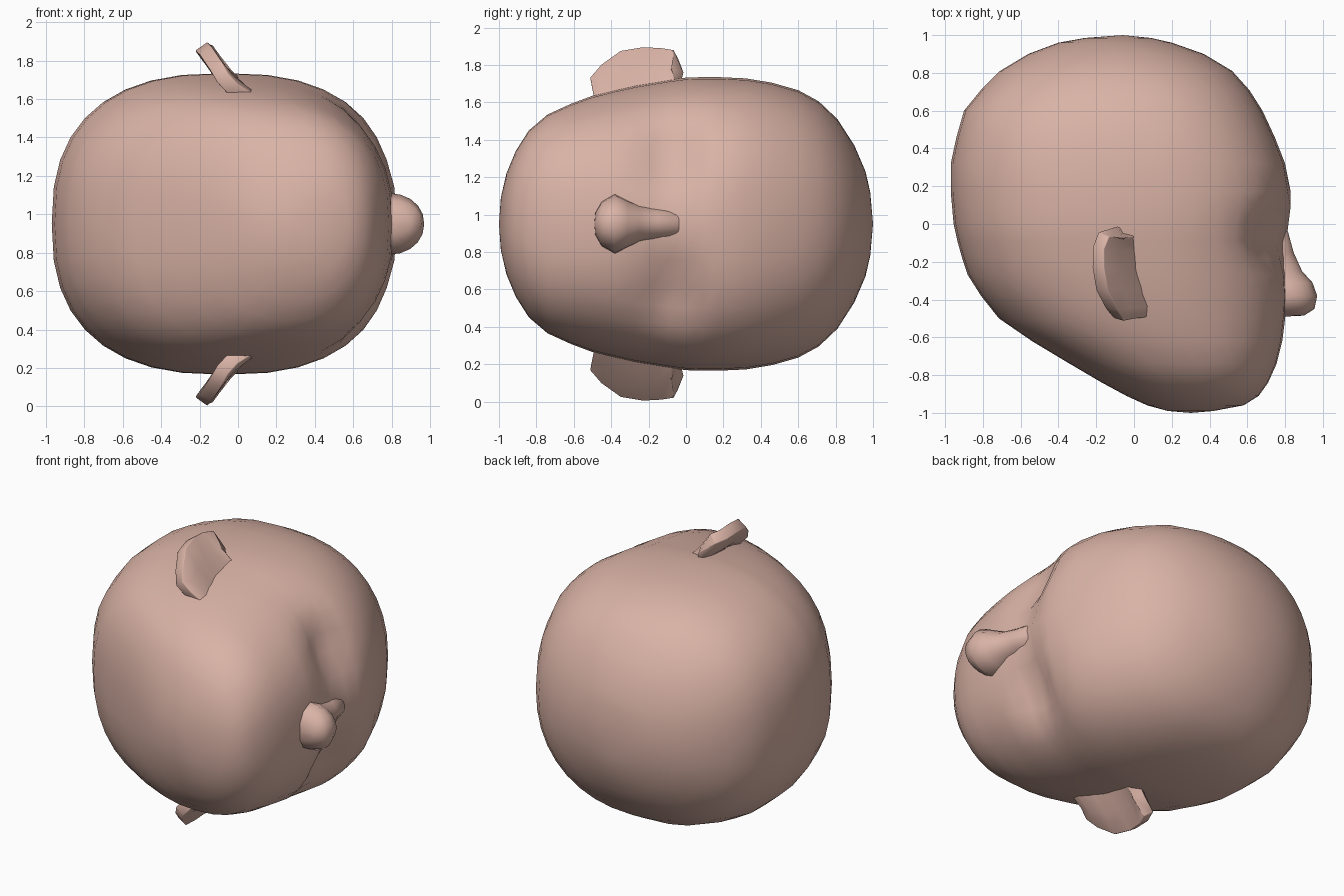
import bpy, bmesh, math
from mathutils import Vector

if "Cube" in bpy.data.objects:
    bpy.data.objects.remove(bpy.data.objects["Cube"])

CZ = 0.95  # symmetry plane height: the head lies on its side, crown +y, face +x

skin = bpy.data.materials.new("skin")
skin.diffuse_color = (0.70, 0.45, 0.38, 1)
skin.use_nodes = True
skin.node_tree.nodes["Principled BSDF"].inputs["Base Color"].default_value = skin.diffuse_color


def finish(name, bm):
    bmesh.ops.recalc_face_normals(bm, faces=bm.faces)
    me = bpy.data.meshes.new(name)
    bm.to_mesh(me)
    bm.free()
    me.materials.append(skin)
    for p in me.polygons:
        p.use_smooth = True
    ob = bpy.data.objects.new(name, me)
    bpy.context.collection.objects.link(ob)
    return ob


def loft(name, rows, n, bottom, top, shape=None):
    """Superelliptic slices along y: (y, x_back, x_front, half_width, power)."""
    bm = bmesh.new()
    rings = []
    for y, x0, x1, w, p in rows:
        ring = []
        for i in range(n):
            a = 2 * math.pi * i / n
            c, s = math.cos(a), math.sin(a)
            x = (x0 + x1) / 2 + (x1 - x0) / 2 * math.copysign(abs(c) ** (2 / p), c)
            z = w * math.copysign(abs(s) ** (2 / p), s)
            if shape:
                x += shape(x, y, z)
            ring.append(bm.verts.new((x, y, CZ + z)))
        rings.append(ring)
    for r, q in zip(rings, rings[1:]):
        for i in range(n):
            j = (i + 1) % n
            bm.faces.new((r[i], r[j], q[j], q[i]))
    for ring, tip in ((rings[0], bottom), (rings[-1], top)):
        v = bm.verts.new((tip[0], tip[1], CZ))
        for i in range(n):
            bm.faces.new((ring[i], ring[(i + 1) % n], v))
    return finish(name, bm)


def face_relief(x, y, z):
    """Eye sockets pressed into the face either side of the nose bridge."""
    if x < 0.2:
        return 0
    k = min(1, (x - 0.2) / 0.3)
    g = math.exp(-((abs(z) - 0.36) / 0.19) ** 2 - ((y + 0.07) / 0.16) ** 2)
    return -0.11 * g * k


# head
head_rows = [
    (-0.990, 0.18, 0.42, 0.14, 2.0), (-0.96, 0.07, 0.58, 0.27, 2.1),
    (-0.91, -0.04, 0.66, 0.39, 2.2), (-0.84, -0.17, 0.71, 0.50, 2.3),
    (-0.74, -0.34, 0.755, 0.585, 2.4), (-0.62, -0.54, 0.785, 0.64, 2.4),
    (-0.50, -0.715, 0.80, 0.685, 2.4), (-0.38, -0.81, 0.81, 0.715, 2.4),
    (-0.27, -0.88, 0.81, 0.74, 2.45), (-0.18, -0.91, 0.81, 0.755, 2.45),
    (-0.09, -0.935, 0.81, 0.77, 2.5), (0.00, -0.955, 0.82, 0.782, 2.5),
    (0.09, -0.963, 0.83, 0.785, 2.5), (0.17, -0.97, 0.83, 0.785, 2.5),
    (0.32, -0.97, 0.80, 0.778, 2.5), (0.46, -0.94, 0.745, 0.755, 2.45),
    (0.60, -0.90, 0.68, 0.715, 2.4), (0.71, -0.81, 0.61, 0.655, 2.3),
    (0.81, -0.71, 0.52, 0.56, 2.2), (0.90, -0.56, 0.37, 0.42, 2.1),
    (0.96, -0.40, 0.20, 0.28, 2.0), (0.985, -0.26, 0.09, 0.17, 2.0),
]
loft("head", head_rows, 36, (0.30, -1.0), (-0.06, 1.0), face_relief)

# nose: bridge widening into a rounded tip
nose_rows = [(-0.485, 0.66, 0.90, 0.06, 2), (-0.45, 0.62, 0.955, 0.12, 2.2),
             (-0.38, 0.60, 0.97, 0.16, 2.1), (-0.31, 0.60, 0.945, 0.125, 2.1),
             (-0.25, 0.60, 0.89, 0.10, 2), (-0.15, 0.60, 0.845, 0.09, 2),
             (-0.04, 0.62, 0.815, 0.08, 2)]
loft("nose", nose_rows, 20, (0.80, -0.49), (0.74, 0.02))

# ears: cupped flaps leaning backwards, one per side
rim = [(-0.07, -0.045, 0.82), (-0.16, -0.055, 0.91), (-0.19, -0.13, 0.92),
       (-0.19, -0.23, 0.925), (-0.17, -0.35, 0.905), (-0.12, -0.45, 0.83),
       (-0.08, -0.505, 0.76)]
root = [(0.03, -0.05, 0.70), (0.03, -0.06, 0.69), (0.02, -0.14, 0.69),
        (0.02, -0.24, 0.68), (0.04, -0.34, 0.67), (0.06, -0.43, 0.66),
        (0.07, -0.48, 0.64)]
for name, side in (("ear_upper", 1), ("ear_lower", -1)):
    bm = bmesh.new()
    lines = []
    for t, cup in ((0, 0), (0.5, -0.02), (1, 0)):
        line = []
        for a, b in zip(root, rim):
            p = Vector(a).lerp(Vector(b), t) + Vector((cup, 0, 0))
            line.append(bm.verts.new((p.x, p.y, CZ + side * p.z)))
        lines.append(line)
    for l, m in zip(lines, lines[1:]):
        for i in range(len(l) - 1):
            bm.faces.new((l[i], l[i + 1], m[i + 1], m[i]))
    ear = finish(name, bm)
    sol = ear.modifiers.new("thickness", "SOLIDIFY")
    sol.thickness = 0.075
    sol.offset = 0
    bev = ear.modifiers.new("soft_rim", "BEVEL")
    bev.width = 0.018
    bev.segments = 2
    bev.limit_method = "ANGLE"
    bev.angle_limit = math.radians(50)
